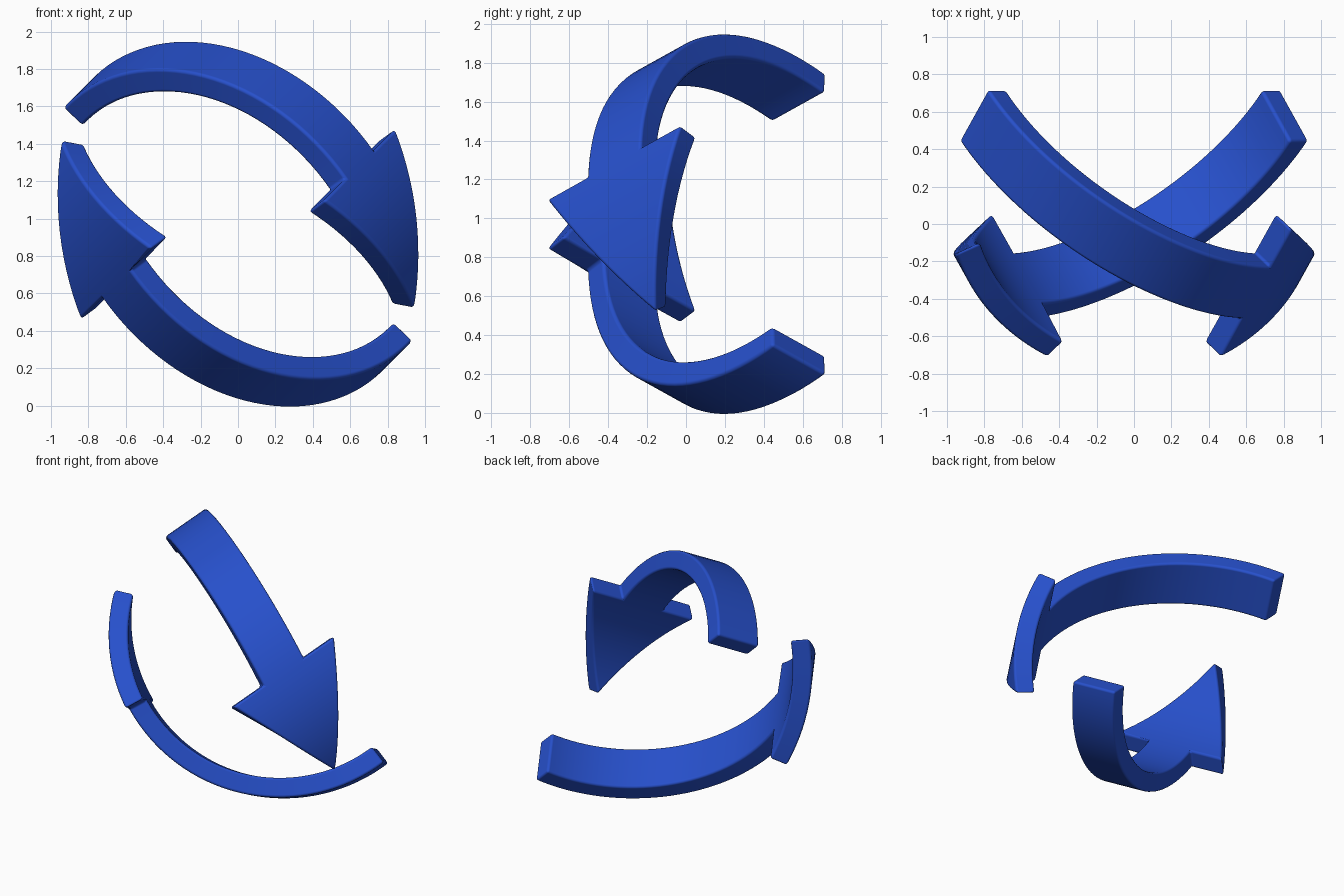
import bpy, bmesh, math
from mathutils import Vector, Matrix

if "Cube" in bpy.data.objects:
    bpy.data.objects.remove(bpy.data.objects["Cube"])

CENTRE = Vector((0, 0, 0.97))
A = Vector((0.437, 0.786, 0.437)).normalized()      # width direction of the ribbon
E1 = Vector((1, 0, -1)).normalized()                # plane of the bend
E2 = -A.cross(E1).normalized()
if E2.z < 0:
    E2 = -E2
AXIS = CENTRE + E1 * 0.09 + E2 * -0.41              # centre of the bend
R, THICK = 1.19, 0.138
START, NECK, TIP = 182, 83, 41                      # angles along the arrow
BAND, HEAD = 0.175, 0.437                           # half widths


def radial(deg):
    t = math.radians(deg)
    return E1 * math.cos(t) + E2 * math.sin(t)


def drift(deg):
    # sideways slide of the centre line along the width direction
    if deg >= NECK:
        return 0.133 + 0.254 * (deg - NECK) / (START - NECK)
    return 0.133 - 0.04 * (NECK - deg) / (NECK - TIP)


blue = bpy.data.materials.new("blue")
blue.diffuse_color = (0.02, 0.08, 0.6, 1)
blue.use_nodes = True
blue.node_tree.nodes["Principled BSDF"].inputs["Base Color"].default_value = blue.diffuse_color


def make_arrow(name, turn):
    bm = bmesh.new()
    angle_of = {}

    def vert(deg, w):
        v = bm.verts.new(AXIS + radial(deg) * R + A * (drift(deg) + w))
        angle_of[v] = deg
        return v

    # curved band
    n = 33
    cols = [(vert(d, -BAND), vert(d, BAND))
            for d in (START + (NECK - START) * i / n for i in range(n + 1))]
    for (a, b), (c, d) in zip(cols, cols[1:]):
        bm.faces.new((a, c, d, b))

    # arrow head, narrowing to the tip
    m = 14
    left, right = cols[-1]
    barbs = (vert(NECK, -HEAD), vert(NECK, HEAD))
    prev = None
    for i in range(1, m):
        k = i / m
        deg = NECK + (TIP - NECK) * k
        cur = (vert(deg, -HEAD * (1 - k)), vert(deg, HEAD * (1 - k)))
        if prev is None:
            bm.faces.new((barbs[0], cur[0], cur[1], barbs[1], right, left))
        else:
            bm.faces.new((prev[0], cur[0], cur[1], prev[1]))
        prev = cur
    bm.faces.new((prev[0], vert(TIP, 0), prev[1]))

    # thickness toward the bend centre
    outer = list(bm.verts)
    shift = {tuple(v.co): radial(angle_of[v]) for v in outer}
    res = bmesh.ops.extrude_face_region(bm, geom=list(bm.faces), use_keep_orig=True)
    for v in res["geom"]:
        if isinstance(v, bmesh.types.BMVert):
            v.co -= shift[tuple(v.co)] * THICK
    bmesh.ops.recalc_face_normals(bm, faces=list(bm.faces))

    # second arrow is turned half way about the front-back axis
    bm.transform(Matrix.Translation(CENTRE) @ Matrix.Rotation(turn, 4, 'Y')
                 @ Matrix.Translation(-CENTRE))
    me = bpy.data.meshes.new(name)
    bm.to_mesh(me)
    bm.free()
    for p in me.polygons:
        p.use_smooth = True
    me.materials.append(blue)
    ob = bpy.data.objects.new(name, me)
    bpy.context.collection.objects.link(ob)
    bev = ob.modifiers.new("soft_edges", 'BEVEL')
    bev.width = 0.018
    bev.segments = 3
    bev.limit_method = 'ANGLE'
    bev.angle_limit = math.radians(35)
    bev.harden_normals = True


make_arrow("upper_arrow", 0)
make_arrow("lower_arrow", math.pi)
